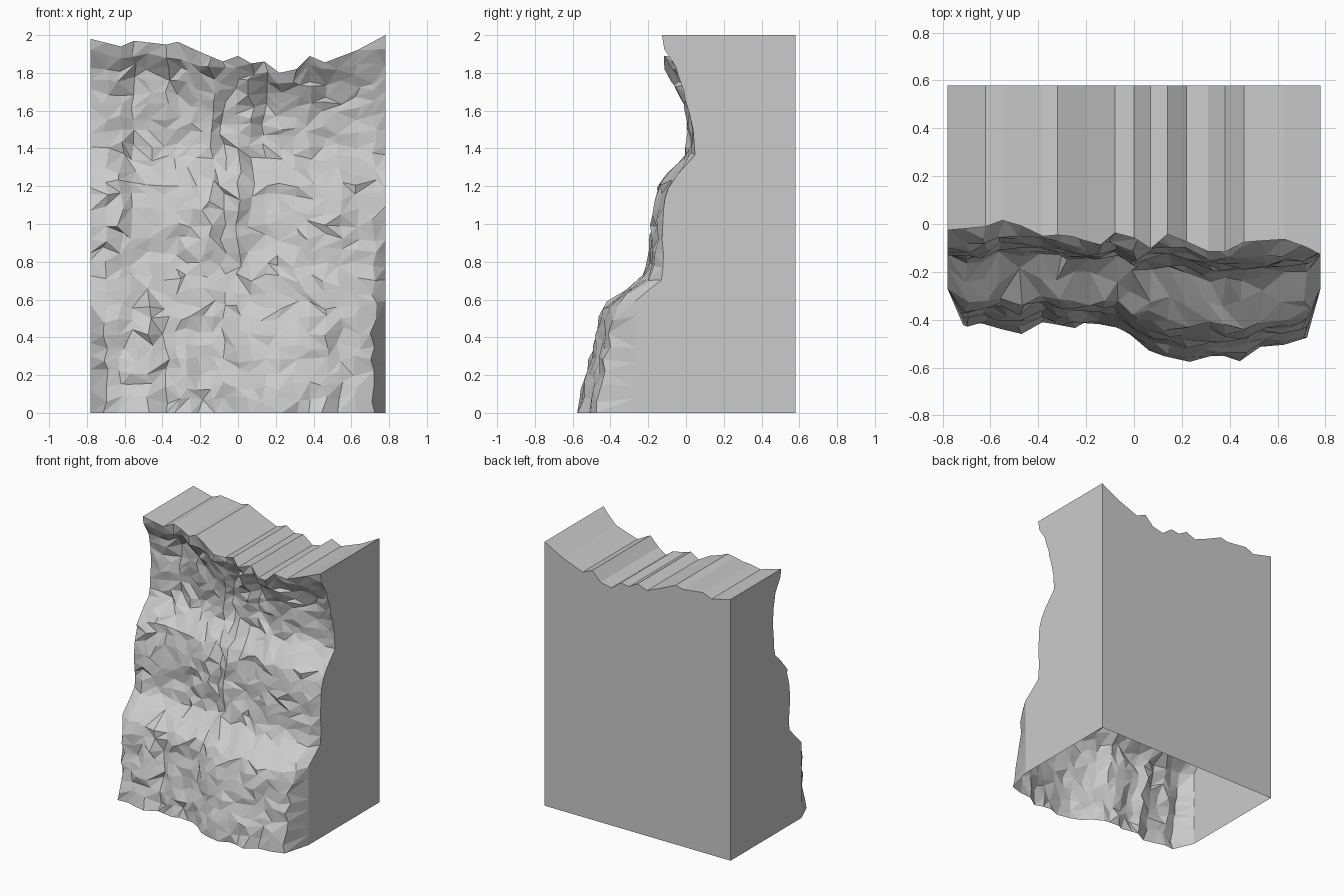
import bpy, bmesh, random
from mathutils import Vector

if "Cube" in bpy.data.objects:
    bpy.data.objects.remove(bpy.data.objects["Cube"])
random.seed(7)

HALF, BACK = 0.78, 0.58

# Top outline as (x, z)
TOP = [(-.78, 1.98), (-.62, 1.94), (-.55, 1.97), (-.38, 1.95), (-.32, 1.965), (-.2, 1.91), (-.08, 1.86),
       (0, 1.89), (.07, 1.85), (.14, 1.86), (.22, 1.8), (.31, 1.82), (.38, 1.89), (.46, 1.855), (.63, 1.92), (.78, 2)]
# Cliff lean as (z, y): lip, upper wall, two ledges and the foot
LEAN = [(0, -.57), (.2, -.54), (.4, -.49), (.55, -.45), (.61, -.40), (.69, -.25), (.75, -.22), (1, -.18),
        (1.2, -.145), (1.27, -.09), (1.36, 0), (1.5, .0), (1.7, -.02), (1.84, -.06), (1.92, -.11), (2, -.13)]
# Sideways relief (x, setback) at the rim, middle tier and foot
RIM = [(-.78, .1), (-.65, .11), (-.55, .15), (-.48, .13), (-.4, .08), (-.28, .08), (-.15, .04), (-.08, .09),
       (0, .07), (.05, .01), (.15, .09), (.22, .06), (.3, .02), (.39, .01), (.46, .05), (.65, .07), (.78, 0)]
MID = [(-.78, .05), (-.64, .04), (-.55, .1), (-.35, .08), (-.15, .04), (-.08, .07), (0, .01), (.08, .06),
       (.17, .06), (.3, .01), (.5, .0), (.7, .03), (.78, .05)]
FOOT = [(-.78, .2), (-.7, .13), (-.62, .16), (-.47, .125), (-.4, .18), (-.3, .14), (-.15, .16), (0, .09),
        (.1, .03), (.22, 0), (.3, .025), (.45, .01), (.5, .045), (.72, .09), (.78, .2)]


def interp(table, t):
    for (a, p), (b, q) in zip(table, table[1:]):
        if t <= b:
            return p + (q - p) * max(0, t - a) / (b - a)
    return table[-1][1]


def cliff_point(x, z, edge, rough):
    setback = interp([(.3, interp(FOOT, x)), (1.0, interp(MID, x)), (1.35, interp(MID, x)),
                      (1.8, interp(RIM, x))], z)
    y = interp(LEAN, z) + setback + random.uniform(-rough, rough)
    if edge:
        y = max(y, -.27)
    # squash the upper wall under the uneven top outline
    lift = (interp(TOP, x) - 2) * max(0, (z - 1.35) / .65)
    return Vector((x, y, z + lift))


# Rough cliff grid; the columns follow the bends of the top outline
xs = [-.78, -.70, -.62, -.55, -.47, -.38, -.32, -.26, -.2, -.14, -.08, 0, .07, .14, .22, .31,
      .38, .46, .54, .63, .72, .78]
rows = 29
bm = bmesh.new()
grid = []
for j in range(rows):
    line = []
    for i, x in enumerate(xs):
        edge = i in (0, len(xs) - 1)
        rim = j == rows - 1
        z = 2 * j / (rows - 1)
        if 0 < j < rows - 1:
            z += random.uniform(-.024, .024)
        px = x if edge or rim else x + random.uniform(-.02, .02)
        line.append(bm.verts.new(cliff_point(px, z, edge, .005 if edge or rim else .016)))
    grid.append(line)

for j in range(rows - 1):
    for i in range(len(xs) - 1):
        a, b, c, d = grid[j][i], grid[j][i + 1], grid[j + 1][i + 1], grid[j + 1][i]
        tris = ((a, b, c), (a, c, d)) if random.random() < .5 else ((a, b, d), (b, c, d))
        for t in tris:
            bm.faces.new(t)

# Top strips running straight back from the rim
back_top = [bm.verts.new((v.co.x, BACK, v.co.z)) for v in grid[-1]]
for i in range(len(xs) - 1):
    bm.faces.new((grid[-1][i], grid[-1][i + 1], back_top[i + 1], back_top[i]))

# Flat back and side walls; the underside stays open
foot_l = bm.verts.new((-HALF, BACK, 0))
foot_r = bm.verts.new((HALF, BACK, 0))
bm.faces.new([foot_r, foot_l] + back_top)
bm.faces.new([foot_l] + [r[0] for r in grid] + [back_top[0]])
bm.faces.new([r[-1] for r in reversed(grid)] + [foot_r, back_top[-1]])
bmesh.ops.recalc_face_normals(bm, faces=bm.faces)

mesh = bpy.data.meshes.new("cliff_block")
bm.to_mesh(mesh)
bm.free()
cliff = bpy.data.objects.new("cliff_block", mesh)
bpy.context.collection.objects.link(cliff)
